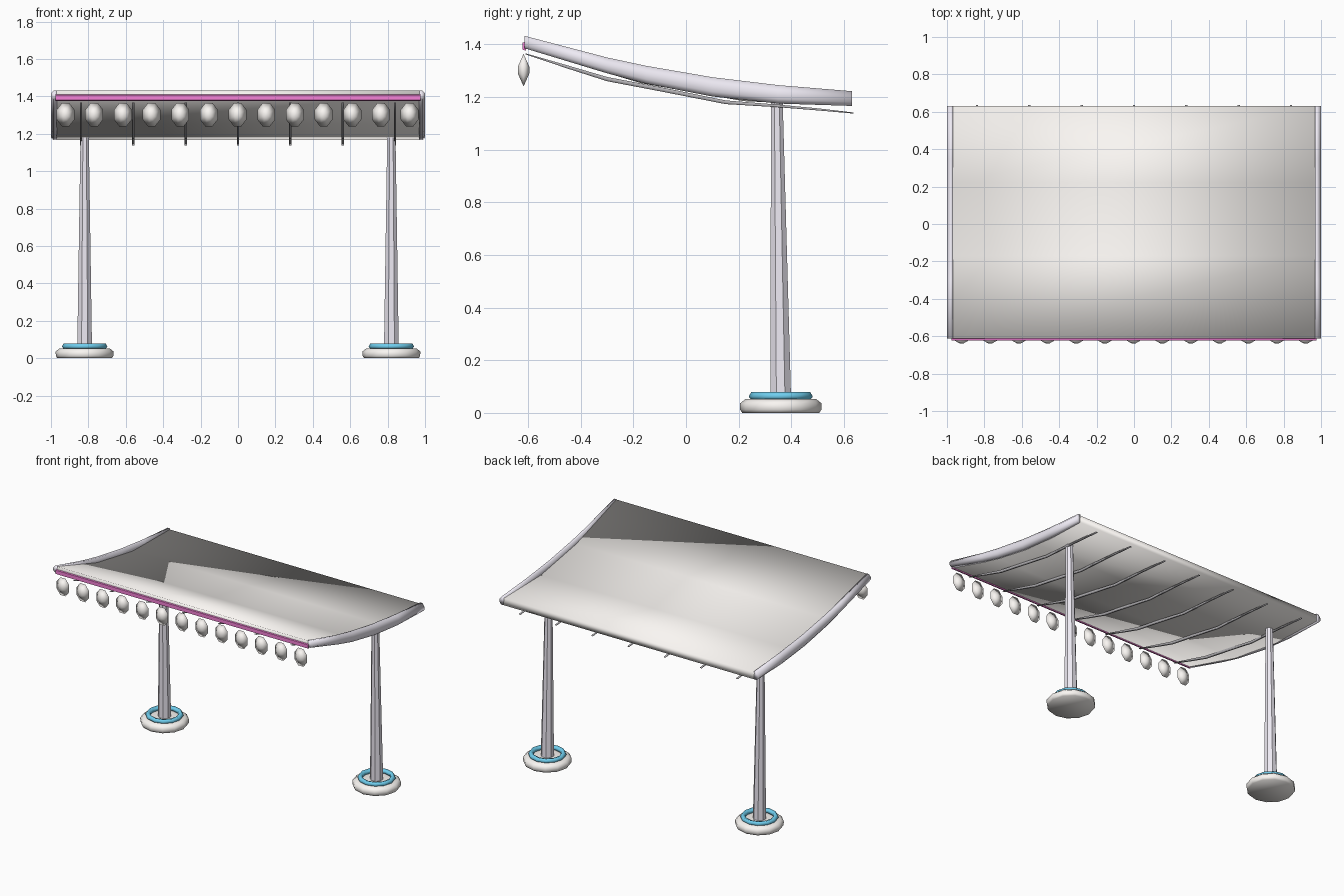
import bpy, math

if "Cube" in bpy.data.objects:
    bpy.data.objects.remove(bpy.data.objects["Cube"])

def material(name, rgb):
    m = bpy.data.materials.new(name)
    m.diffuse_color = (*rgb, 1)
    m.use_nodes = True
    m.node_tree.nodes["Principled BSDF"].inputs["Base Color"].default_value = m.diffuse_color
    return m

WHITE = material("warm_white", (0.96, 0.93, 0.90))
LILAC = material("lilac_metal", (0.86, 0.83, 0.91))
PINK = material("pink_glow", (0.92, 0.22, 0.68))
BLUE = material("blue_ring", (0.16, 0.62, 0.86))
GREY = material("grey_metal", (0.45, 0.44, 0.46))

def loft(name, rings, mat=None, closed=False, smooth=False):
    """Skin a list of equal-length point rings; cap the ends unless closed."""
    n, k = len(rings[0]), len(rings)
    verts = [p for r in rings for p in r]
    faces = []
    for i in range(k if closed else k - 1):
        a, b = i * n, ((i + 1) % k) * n
        faces += [(a + j, a + (j + 1) % n, b + (j + 1) % n, b + j) for j in range(n)]
    if not closed:
        faces += [tuple(reversed(range(n))), tuple(range((k - 1) * n, k * n))]
    me = bpy.data.meshes.new(name)
    me.from_pydata(verts, [], faces)
    ob = bpy.data.objects.new(name, me)
    bpy.context.collection.objects.link(ob)
    if mat:
        me.materials.append(mat)
    bpy.ops.object.select_all(action='DESELECT')
    ob.select_set(True)
    bpy.context.view_layer.objects.active = ob
    bpy.ops.object.mode_set(mode='EDIT')
    bpy.ops.mesh.select_all(action='SELECT')
    bpy.ops.mesh.normals_make_consistent(inside=False)
    bpy.ops.object.mode_set(mode='OBJECT')
    if smooth:
        bpy.ops.object.shade_smooth()
    return ob

def circle(x, y, z, r, n, turn=0.0):
    return [(x + r * math.cos(2 * math.pi * i / n + turn),
             y + r * math.sin(2 * math.pi * i / n + turn), z) for i in range(n)]

# roof panel: coarse curved slab, softly shaded all round
PANEL = [(-0.613, 1.430, 1.385), (-0.17, 1.288, 1.252),
         (0.22, 1.220, 1.184), (0.63, 1.214, 1.166)]
profile = [(y, t) for y, t, _ in PANEL] + [(y, b) for y, _, b in reversed(PANEL)]
loft("roof_panel", [[(x, y, z) for y, z in profile] for x in (-0.97, 0.97)],
     WHITE, smooth=True)

# side rails: faceted crescent section lofted along y (y, top, underside)
RAIL = [(-0.613, 1.432, 1.385), (-0.30, 1.350, 1.290), (-0.15, 1.318, 1.250),
        (0.10, 1.275, 1.202), (0.35, 1.245, 1.175), (0.63, 1.222, 1.166)]
for s, side in ((-1, "left"), (1, "right")):
    rings = []
    for y, t, b in RAIL:
        h = t - b
        sec = [(0.968, b), (0.988, b), (1.0, b + 0.25 * h),
               (1.0, b + 0.65 * h), (0.985, t), (0.968, t)]
        rings.append([(s * x, y, z) for x, z in sec])
    loft(side + "_rail", rings, LILAC, smooth=True)

# pink strip along the front edge
loft("front_light_strip", [[(x, -0.622, 1.380), (x, -0.608, 1.376), (x, -0.608, 1.410),
                            (x, -0.622, 1.406)] for x in (-0.975, 0.975)], PINK)

# thin ribs hanging just below the panel
RIB = [(-0.61, 1.364, 0.002), (-0.45, 1.314, 0.006), (-0.30, 1.268, 0.008),
       (-0.08, 1.226, 0.008), (0.15, 1.180, 0.007), (0.35, 1.166, 0.005),
       (0.50, 1.153, 0.004), (0.637, 1.139, 0.002)]
for i in range(7):
    x = (i - 3) * 0.28
    loft("rib_%d" % (i + 1), [[(x - 0.006, y, z - h), (x + 0.006, y, z - h),
                               (x + 0.006, y, z + h), (x - 0.006, y, z + h)]
                              for y, z, h in RIB], GREY, smooth=True)

# lens pendants along the front
for i in range(13):
    x = -0.922 + i * 0.1533
    rings = []
    for y, f in ((-0.022, 0.2), (0, 1), (0.022, 0.2)):
        ring = circle(0, 0, 0, f, 8, math.pi / 8)
        rings.append([(x + 0.052 * a, -0.617 + y, 1.302 + 0.067 * b) for a, b, _ in ring])
    loft("pendant_%d" % (i + 1), rings, WHITE, smooth=True)

# posts on round feet with a blue ring
for s, side in ((-1, "left"), (1, "right")):
    x, y = s * 0.82, 0.36
    loft(side + "_post", [circle(x, y, 0.03, 0.043, 8, math.pi / 8),
                          circle(x, y - 0.015, 1.19, 0.024, 8, math.pi / 8)], LILAC)
    loft(side + "_foot", [circle(x, y, 0.0, 0.146, 12), circle(x, y, 0.012, 0.154, 12),
                          circle(x, y, 0.036, 0.155, 12), circle(x, y, 0.052, 0.135, 12),
                          circle(x, y, 0.054, 0.06, 12)], WHITE)
    bpy.ops.object.shade_smooth_by_angle(angle=math.radians(60))
    rings = [[(x + r * math.cos(a), y + r * math.sin(a), z)
              for r, z in ((0.092, 0.05), (0.112, 0.05), (0.122, 0.062),
                           (0.112, 0.079), (0.092, 0.074))]
             for a in (2 * math.pi * i / 12 for i in range(12))]
    loft(side + "_foot_ring", rings, BLUE, closed=True, smooth=True)
